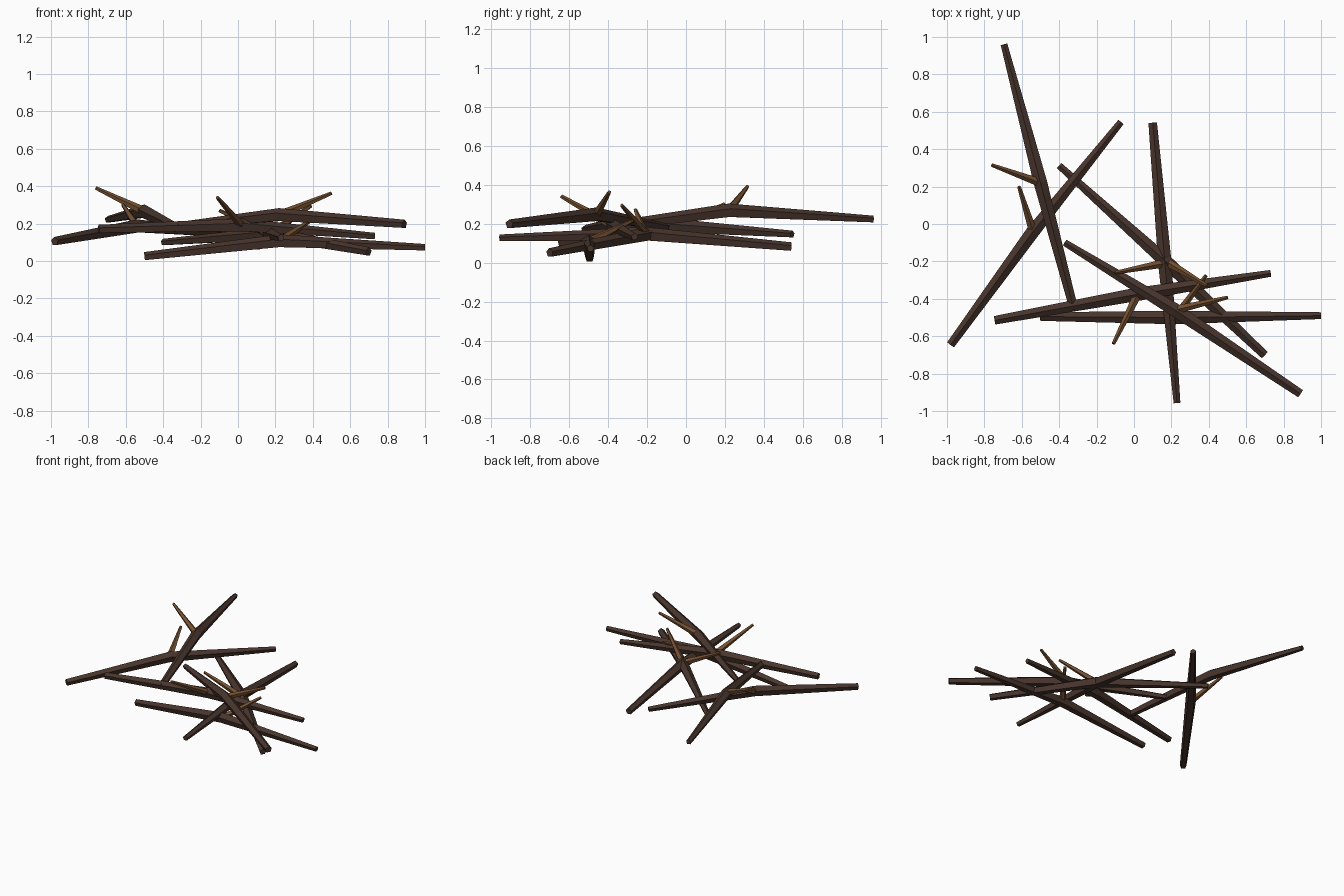
import bpy, bmesh, math
from mathutils import Vector

if "Cube" in bpy.data.objects:
    bpy.data.objects.remove(bpy.data.objects["Cube"])

SIDES = 5

def material(name, rgb):
    m = bpy.data.materials.new(name)
    m.diffuse_color = (*rgb, 1)
    m.use_nodes = True
    m.node_tree.nodes["Principled BSDF"].inputs["Base Color"].default_value = m.diffuse_color
    return m

bark = material("dark bark", (0.066, 0.036, 0.026))
wood = material("light twig", (0.175, 0.080, 0.030))

def stick(name, points, radii, mat):
    """Flat-sided tapered rod through a few points, one edge on top."""
    pts = [Vector(p) for p in points]
    bm = bmesh.new()
    rings = []
    for i, (p, r) in enumerate(zip(pts, radii)):
        d = (pts[min(i + 1, len(pts) - 1)] - pts[max(i - 1, 0)]).normalized()
        side = d.cross(Vector((0, 0, 1))).normalized()
        up = side.cross(d)
        rings.append([bm.verts.new(p + r * (math.sin(a) * side + math.cos(a) * up))
                      for a in (math.tau * k / SIDES for k in range(SIDES))])
    for a, b in zip(rings, rings[1:]):
        for k in range(SIDES):
            n = (k + 1) % SIDES
            bm.faces.new((a[k], a[n], b[n], b[k]))
    bm.faces.new(rings[0])
    bm.faces.new(rings[-1])
    bmesh.ops.recalc_face_normals(bm, faces=bm.faces)
    me = bpy.data.meshes.new(name)
    bm.to_mesh(me)
    bm.free()
    me.materials.append(mat)
    ob = bpy.data.objects.new(name, me)
    bpy.context.collection.objects.link(ob)

# Each branch: thick end, raised middle, thin end, tip of its side twig
branches = [
    ((-0.32, -0.46, 0.175), (-0.50, 0.22, 0.265), (-0.695, 0.96, 0.222), (-0.76, 0.315, 0.39)),
    ((-0.98, -0.645, 0.105), (-0.54, -0.04, 0.185), (-0.07, 0.545, 0.145), (-0.615, 0.20, 0.30)),
    ((0.10, 0.54, 0.08), (0.165, -0.21, 0.145), (0.23, -0.957, 0.125), (-0.10, -0.26, 0.27)),
    ((0.698, -0.70, 0.05), (0.17, -0.20, 0.145), (-0.40, 0.312, 0.10), (0.39, -0.33, 0.295)),
    ((-0.50, -0.495, 0.024), (0.22, -0.50, 0.105), (1.0, -0.49, 0.072), (0.385, -0.275, 0.215)),
    ((0.89, -0.907, 0.197), (0.22, -0.46, 0.245), (-0.37, -0.10, 0.182), (0.50, -0.393, 0.362)),
    ((-0.745, -0.515, 0.17), (0.02, -0.375, 0.19), (0.73, -0.264, 0.132), (-0.11, -0.64, 0.34)),
]
for i, (a, mid, b, tip) in enumerate(branches, 1):
    stick(f"branch_{i}", (a, mid, b), (0.024, 0.038, 0.019), bark)
    stick(f"twig_{i}", (mid, tip), (0.024, 0.010), wood)
